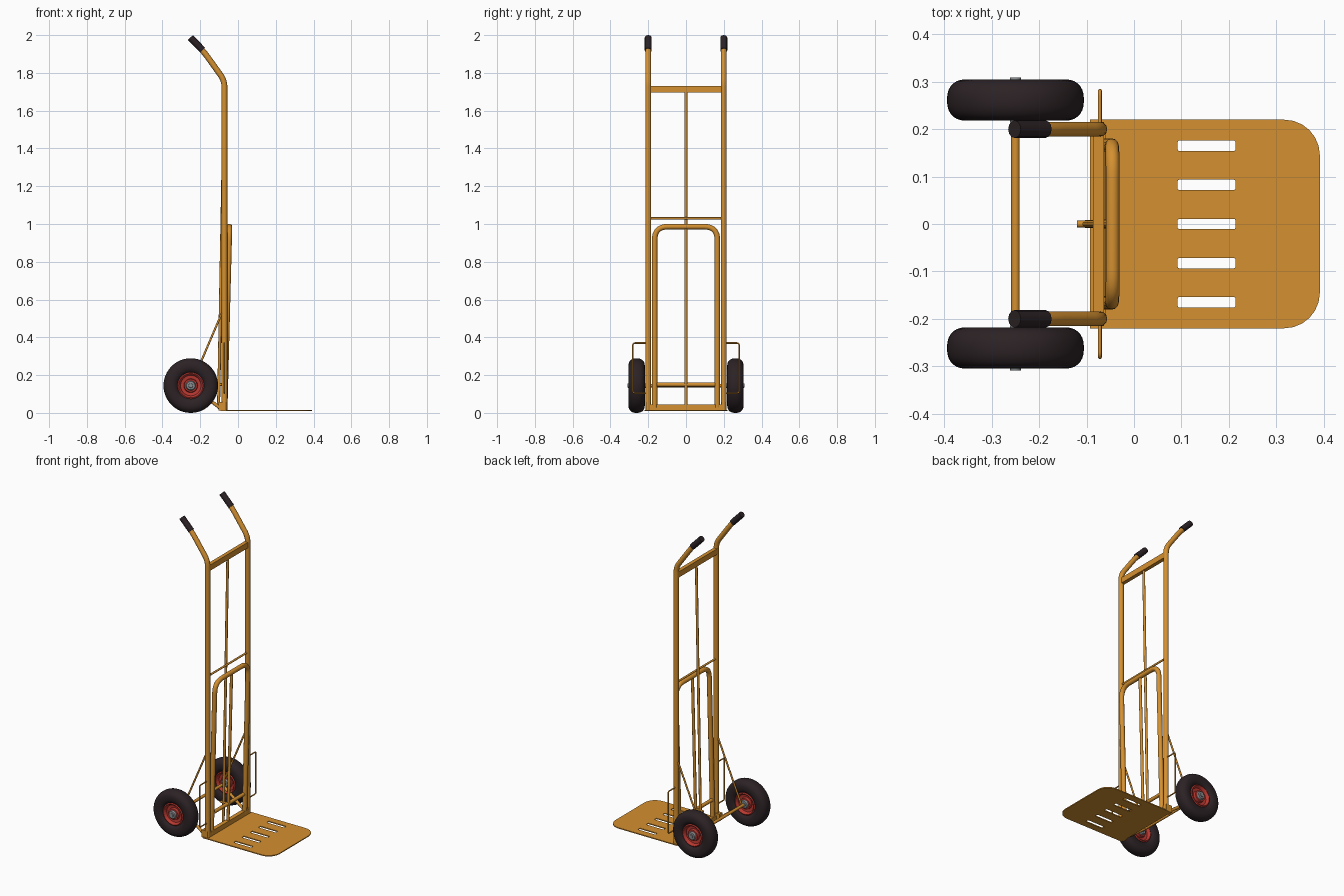
import bpy, bmesh, math
from mathutils import Vector

if "Cube" in bpy.data.objects:
    bpy.data.objects.remove(bpy.data.objects["Cube"])


def mat(name, col):
    m = bpy.data.materials.new(name)
    m.diffuse_color = (*col, 1)
    m.use_nodes = True
    m.node_tree.nodes["Principled BSDF"].inputs["Base Color"].default_value = m.diffuse_color
    return m


ORANGE = mat("orange_paint", (0.66, 0.28, 0.03))
BLACK = mat("black_rubber", (0.025, 0.016, 0.018))
RED = mat("red_rim", (0.48, 0.04, 0.03))
GREY = mat("grey_steel", (0.25, 0.27, 0.28))


def finish(name, mesh, material, angle=40):
    ob = bpy.data.objects.new(name, mesh)
    bpy.context.collection.objects.link(ob)
    mesh.materials.clear()
    mesh.materials.append(material)
    bpy.ops.object.select_all(action='DESELECT')
    ob.select_set(True)
    bpy.context.view_layer.objects.active = ob
    bpy.ops.object.shade_smooth_by_angle(angle=math.radians(angle))
    return ob


def curve_mesh(cu):
    tmp = bpy.data.objects.new("tmp", cu)
    bpy.context.collection.objects.link(tmp)
    bpy.context.view_layer.update()
    dg = bpy.context.evaluated_depsgraph_get()
    me = bpy.data.meshes.new_from_object(tmp.evaluated_get(dg))
    bpy.data.objects.remove(tmp)
    return me


def fillet(pts, rad, n=8):
    """Round the inner corners of a path."""
    pts = [Vector(p) for p in pts]
    out = [pts[0]]
    for a, b, c in zip(pts, pts[1:], pts[2:]):
        p = b + (a - b).normalized() * rad
        q = b + (c - b).normalized() * rad
        for i in range(n + 1):
            t = i / n
            out.append(p * (1 - t) ** 2 + b * 2 * t * (1 - t) + q * t * t)
    return out + [pts[-1]]


def tube(name, pts, r, material=ORANGE, bend=0.0):
    cu = bpy.data.curves.new(name, 'CURVE')
    cu.dimensions = '3D'
    cu.bevel_depth = r
    cu.bevel_resolution = 4
    cu.use_fill_caps = True
    path = fillet(pts, bend) if bend else [Vector(p) for p in pts]
    sp = cu.splines.new('POLY')
    sp.points.add(len(path) - 1)
    for p, v in zip(sp.points, path):
        p.co = (*v, 1)
    return finish(name, curve_mesh(cu), material)


def box(name, c, size, material=ORANGE):
    bm = bmesh.new()
    bmesh.ops.create_cube(bm, size=1)
    for v in bm.verts:
        v.co = Vector(c) + Vector(v.co[i] * size[i] for i in range(3))
    me = bpy.data.meshes.new(name)
    bm.to_mesh(me)
    bm.free()
    return finish(name, me, material)


def lathe(name, profile, centre, material, seg=48):
    """Revolve a closed (radius, y) profile about the wheel axis."""
    bm = bmesh.new()
    rings = []
    for i in range(seg):
        a = 2 * math.pi * i / seg
        rings.append([bm.verts.new((centre[0] + r * math.cos(a), centre[1] + y,
                                    centre[2] + r * math.sin(a))) for r, y in profile])
    n = len(profile)
    for i in range(seg):
        A, B = rings[i], rings[(i + 1) % seg]
        for j in range(n):
            k = (j + 1) % n
            bm.faces.new((A[j], A[k], B[k], B[j]))
    bmesh.ops.recalc_face_normals(bm, faces=bm.faces)
    me = bpy.data.meshes.new(name)
    bm.to_mesh(me)
    bm.free()
    return finish(name, me, material)


# toe plate with rounded front corners and five slots
cu = bpy.data.curves.new("toe_plate", 'CURVE')
cu.dimensions = '2D'
cu.fill_mode = 'BOTH'
cu.extrude = 0.003


def outline(pts):
    sp = cu.splines.new('POLY')
    sp.points.add(len(pts) - 1)
    for p, v in zip(sp.points, pts):
        p.co = (v[0], v[1], 0, 1)
    sp.use_cyclic_u = True


def rounded(x0, x1, y0, y1, r):
    return [(cx + r * math.cos(a + k * math.pi / 12), cy + r * math.sin(a + k * math.pi / 12))
            for cx, cy, a in ((x1 - r, y1 - r, 0), (x0 + r, y1 - r, math.pi / 2),
                              (x0 + r, y0 + r, math.pi), (x1 - r, y0 + r, 1.5 * math.pi))
            for k in range(7)]


front = [p for p in rounded(-0.093, 0.392, -0.22, 0.22, 0.075)]
outline(front[:7] + [(-0.093, 0.22), (-0.093, -0.22)] + front[21:])
for i in range(-2, 3):
    y = i * 0.0825
    outline(rounded(0.092, 0.214, y - 0.011, y + 0.011, 0.004))
plate = curve_mesh(cu)
for v in plate.vertices:
    v.co.z += 0.012
finish("toe_plate", plate, ORANGE)

RX, AX, AZ = -0.072, -0.25, 0.1445

# cross members of the main frame
box("top_crossbar", (RX - 0.003, 0, 1.713), (0.024, 0.39, 0.036))
box("bottom_crossbar", (RX, 0, 0.029), (0.026, 0.39, 0.032))
tube("thin_crossbar", [(RX, -0.195, 1.03), (RX, 0.195, 1.03)], 0.006)
tube("centre_rod", [(RX, 0, 1.7), (-0.103, 0, 0.03)], 0.008)
tube("lower_crossbar", [(-0.07, -0.165, 0.15), (-0.07, 0.165, 0.15)], 0.011)
tube("latch_pin", [(-0.12, 0, 0.15), (-0.06, 0, 0.15)], 0.007)

# leaning inner hoop with its own middle bar
tube("inner_hoop", [(-0.07, -0.166, 0.03), (-0.045, -0.166, 0.986),
                    (-0.045, 0.166, 0.986), (-0.07, 0.166, 0.03)], 0.0145, bend=0.07)
tube("hoop_middle_bar", [(-0.07, 0, 0.03), (-0.045, 0, 0.985)], 0.009)

# axle
tube("axle", [(AX, -0.25, AZ), (AX, 0.25, AZ)], 0.009)

# closed wheel profiles
tyre = []
for i in range(28):
    a = 2 * math.pi * i / 28
    c, s = math.cos(a), math.sin(a)
    tyre.append((0.1035 + 0.041 * math.copysign(abs(c) ** 0.85, c),
                 0.0435 * math.copysign(abs(s) ** 0.85, s)))
half = [(0.07, 0.03), (0.064, 0.034), (0.059, 0.03), (0.054, 0.016),
        (0.037, 0.014), (0.034, 0.03), (0.015, 0.032)]
rim = half + [(r, -y) for r, y in reversed(half)]
hub = [(0.026, 0.034), (0.022, 0.042), (0.012, 0.043), (0.011, 0.048), (0.0005, 0.048)]
hub = hub + [(r, -y) for r, y in reversed(hub)]

for s, side in ((-1, "near"), (1, "far")):
    y = 0.2 * s
    # upright with bent handle and grip
    tube(f"{side}_upright", [(RX, y, 0.012), (RX, y, 1.76), (-0.178, y, 1.908),
                             (-0.235, y, 1.968)], 0.0155, bend=0.035)
    tube(f"{side}_grip", [(-0.187, y, 1.92), (-0.252, y, 1.987)], 0.0185, BLACK)
    # axle bracing
    tube(f"{side}_upper_brace", [(AX, y, AZ), (-0.085, y, 0.53)], 0.0055)
    tube(f"{side}_lower_brace", [(AX, y, AZ), (-0.09, y, 0.022)], 0.009)
    box(f"{side}_foot_bracket", (-0.083, y, 0.035), (0.04, 0.03, 0.045))
    # wheel guard wire
    tube(f"{side}_wheel_guard", [(RX, y, 0.37), (RX, 0.281 * s, 0.37),
                                 (RX, 0.281 * s, 0.105), (RX, y, 0.105)], 0.004, bend=0.012)
    # wheel
    c = (AX, 0.2615 * s, AZ)
    lathe(f"{side}_tyre", tyre, c, BLACK)
    lathe(f"{side}_rim", rim, c, RED)
    lathe(f"{side}_hub", hub, c, GREY, 24)
